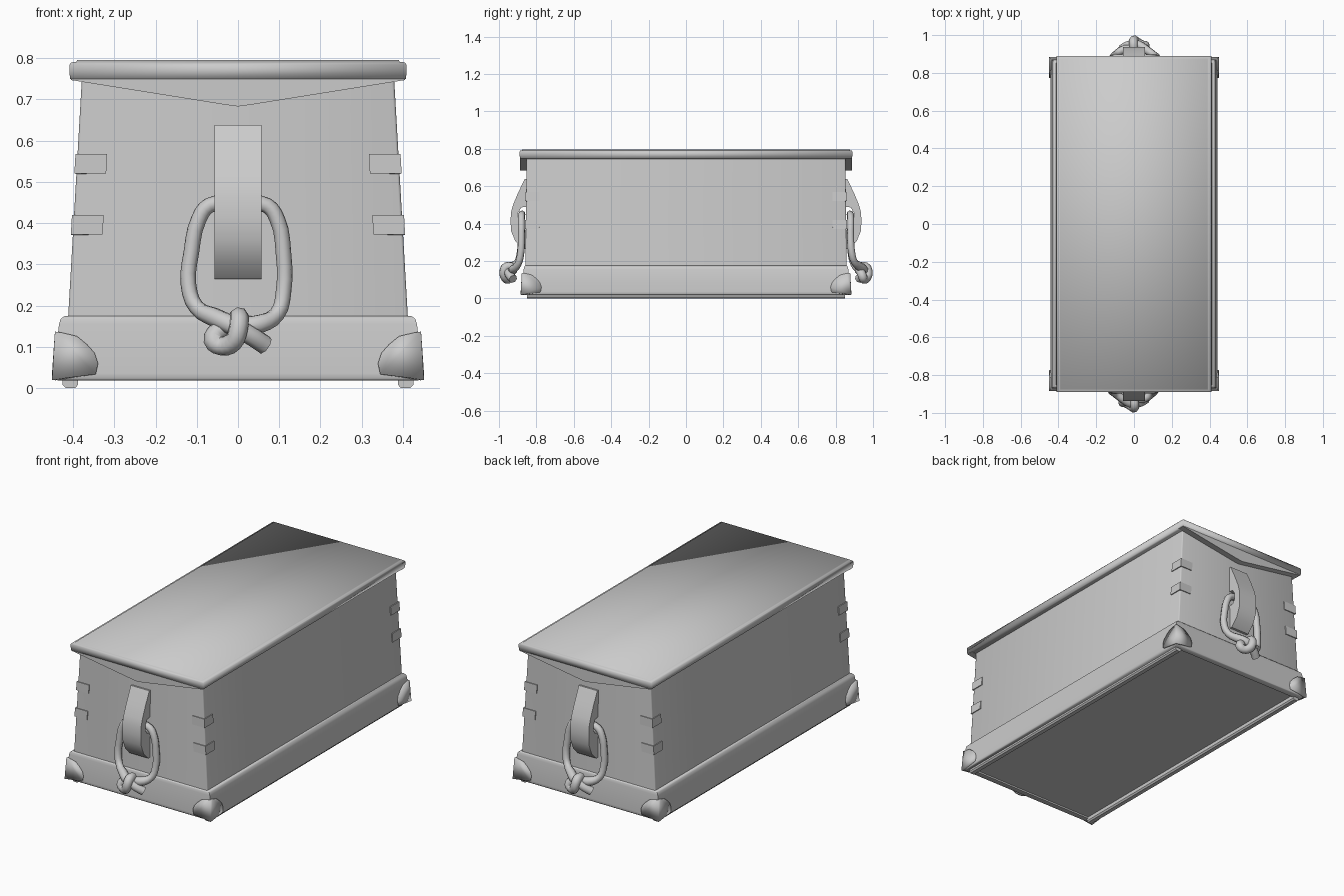
import bpy, bmesh, math
from mathutils import Matrix

if "Cube" in bpy.data.objects:
    bpy.data.objects.remove(bpy.data.objects["Cube"])

grey = bpy.data.materials.new("grey")
grey.diffuse_color = (0.6, 0.6, 0.6, 1)
grey.use_nodes = True
grey.node_tree.nodes["Principled BSDF"].inputs["Base Color"].default_value = grey.diffuse_color


def finish(name, bm, smooth=None):
    bmesh.ops.recalc_face_normals(bm, faces=bm.faces)
    me = bpy.data.meshes.new(name)
    bm.to_mesh(me)
    bm.free()
    ob = bpy.data.objects.new(name, me)
    bpy.context.collection.objects.link(ob)
    me.materials.append(grey)
    if smooth:
        bpy.ops.object.select_all(action='DESELECT')
        ob.select_set(True)
        bpy.context.view_layer.objects.active = ob
        bpy.ops.object.shade_smooth_by_angle(angle=math.radians(smooth))
    return ob


def mirror(ob, x=True, y=True):
    m = ob.modifiers.new("mirror", 'MIRROR')
    m.use_axis = (x, y, False)


def stack(name, rings, smooth, rounding=0):
    """Closed rectangular body from (half x, half y, z) rings."""
    bm = bmesh.new()
    loops = [[bm.verts.new((sx * x, sy * y, z))
              for sx, sy in ((1, 1), (-1, 1), (-1, -1), (1, -1))] for x, y, z in rings]
    for a, b in zip(loops, loops[1:]):
        for i in range(4):
            j = (i + 1) % 4
            bm.faces.new((a[i], a[j], b[j], b[i]))
    bm.faces.new(loops[0])
    bm.faces.new(loops[-1])
    if rounding:
        posts = [e for e in bm.edges if abs(e.verts[0].co.z - e.verts[1].co.z) > 0.1]
        bmesh.ops.bevel(bm, geom=posts, offset=rounding, segments=2, profile=0.5, affect='EDGES')
    return finish(name, bm, smooth)


def prism(name, pts, axis, a, b, smooth=None):
    """Extrude a profile between a and b; pts are (y,z) for axis x, (x,z) for axis y."""
    bm = bmesh.new()
    put = (lambda p, t: (t, p[0], p[1])) if axis == 'x' else (lambda p, t: (p[0], t, p[1]))
    ends = [[bm.verts.new(put(p, t)) for p in pts] for t in (a, b)]
    for e in ends:
        bm.faces.new(e)
    for i in range(len(pts)):
        j = (i + 1) % len(pts)
        bm.faces.new((ends[0][i], ends[0][j], ends[1][j], ends[1][i]))
    return finish(name, bm, smooth)


def corner_wrap(name, pts, half, off, smooth=None):
    """Thin plate folded round a corner; pts are (distance from corner, z)."""
    bm = bmesh.new()
    front, side = [], []
    for d, z in pts:
        x, y = half(z)
        x, y = x + off, y + off
        front.append(bm.verts.new((x - d, -y, z)))
        side.append(front[-1] if d == 0 else bm.verts.new((x, -y + d, z)))
    bm.faces.new(front)
    bm.faces.new(side[::-1])
    ob = finish(name, bm, smooth)
    s = ob.modifiers.new("thickness", 'SOLIDIFY')
    s.thickness, s.offset = off + 0.004, -1
    mirror(ob)


# Tapered case and moulded plinth with a shallow recess underneath
stack("case", [(0.416, 0.86, 0.1), (0.378, 0.852, 0.76)], 50, 0.006)
stack("plinth", [(0.388, 0.84, 0.027), (0.388, 0.84, 0.018), (0.436, 0.87, 0.018),
                 (0.443, 0.876, 0.024), (0.443, 0.876, 0.036), (0.441, 0.874, 0.09),
                 (0.434, 0.868, 0.155), (0.43, 0.866, 0.168), (0.42, 0.86, 0.175),
                 (0.41, 0.85, 0.175)], 50)

# Lid board with stepped edge
stack("lid", [(0.398, 0.882, 0.746), (0.407, 0.888, 0.75), (0.409, 0.89, 0.768),
              (0.409, 0.89, 0.784), (0.404, 0.886, 0.79), (0.392, 0.878, 0.791),
              (0.39, 0.876, 0.796)], 100)

# Pointed cleats under the lid ends
cleat = prism("lid_cleat", [(-0.405, 0.755), (-0.405, 0.747), (-0.03, 0.687), (0, 0.683),
                            (0.03, 0.687), (0.405, 0.747), (0.405, 0.755)],
              'y', -0.887, -0.85, 30)
mirror(cleat, x=False)

# Runners along the long sides
runner = prism("runner", [(0.388, 0.025), (0.388, 0.008), (0.395, 0), (0.418, 0),
                          (0.425, 0.008), (0.425, 0.025)], 'y', -0.85, 0.85)
mirror(runner, y=False)

# Corner caps on the plinth, corner straps on the case
corner_wrap("corner_cap", [(0, 0.02), (0.106, 0.034), (0.11, 0.06), (0.1, 0.085),
                           (0.08, 0.106), (0.054, 0.126), (0.02, 0.134), (0, 0.137)],
            lambda z: (0.443 - max(z - 0.036, 0) * 0.07, 0.876 - max(z - 0.036, 0) * 0.06),
            0.008, 100)
for z0 in (0.372, 0.52):
    corner_wrap("corner_strap", [(0, z0), (0.077, z0), (0.077, z0 + 0.048), (0, z0 + 0.048)],
                lambda z: (0.416 - (z - 0.1) * 0.0576, 0.86 - (z - 0.1) * 0.0121), 0.005)

# Handle brackets with a notch for the rope
bracket = prism("handle_bracket",
                [(-0.85, 0.638), (-0.863, 0.638), (-0.9, 0.56), (-0.925, 0.5),
                 (-0.936, 0.46), (-0.938, 0.41), (-0.935, 0.36), (-0.912, 0.305), (-0.872, 0.265),
                 (-0.85, 0.265), (-0.85, 0.4), (-0.88, 0.405), (-0.897, 0.43), (-0.897, 0.46),
                 (-0.88, 0.487), (-0.85, 0.49)], 'x', -0.057, 0.057, 40)
mirror(bracket, x=False)

# Knotted rope handles, one at each end
path = [(0.066, -0.925, 0.104), (0.03, -0.945, 0.128), (-0.02, -0.95, 0.155),
        (-0.06, -0.925, 0.173), (-0.1, -0.9, 0.195), (-0.12, -0.885, 0.25),
        (-0.113, -0.88, 0.33), (-0.095, -0.88, 0.41), (-0.07, -0.879, 0.443),
        (0, -0.877, 0.45), (0.07, -0.879, 0.443), (0.095, -0.88, 0.41),
        (0.11, -0.88, 0.33), (0.11, -0.885, 0.23), (0.095, -0.9, 0.18), (0.05, -0.925, 0.155),
        (0, -0.925, 0.15), (-0.045, -0.935, 0.14), (-0.06, -0.945, 0.115), (-0.042, -0.95, 0.102),
        (-0.012, -0.968, 0.112), (0, -0.975, 0.14), (0.003, -0.96, 0.17), (0.0, -0.925, 0.168)]
for k in range(2):
    cu = bpy.data.curves.new("rope_handle", 'CURVE')
    cu.dimensions = '3D'
    cu.bevel_depth, cu.bevel_resolution = 0.019, 2
    cu.resolution_u, cu.use_fill_caps = 3, True
    sp = cu.splines.new('BEZIER')
    sp.bezier_points.add(len(path) - 1)
    for bp, p in zip(sp.bezier_points, path):
        bp.co = p
        bp.radius = 1.25 if p[2] < 0.175 else 1  # fatter in the knot
        bp.handle_left_type = bp.handle_right_type = 'AUTO'
    sp.use_smooth = True
    cu.materials.append(grey)
    rope = bpy.data.objects.new("rope_handle", cu)
    rope.matrix_world = Matrix.Rotation(math.pi * k, 4, 'Z')
    bpy.context.collection.objects.link(rope)
